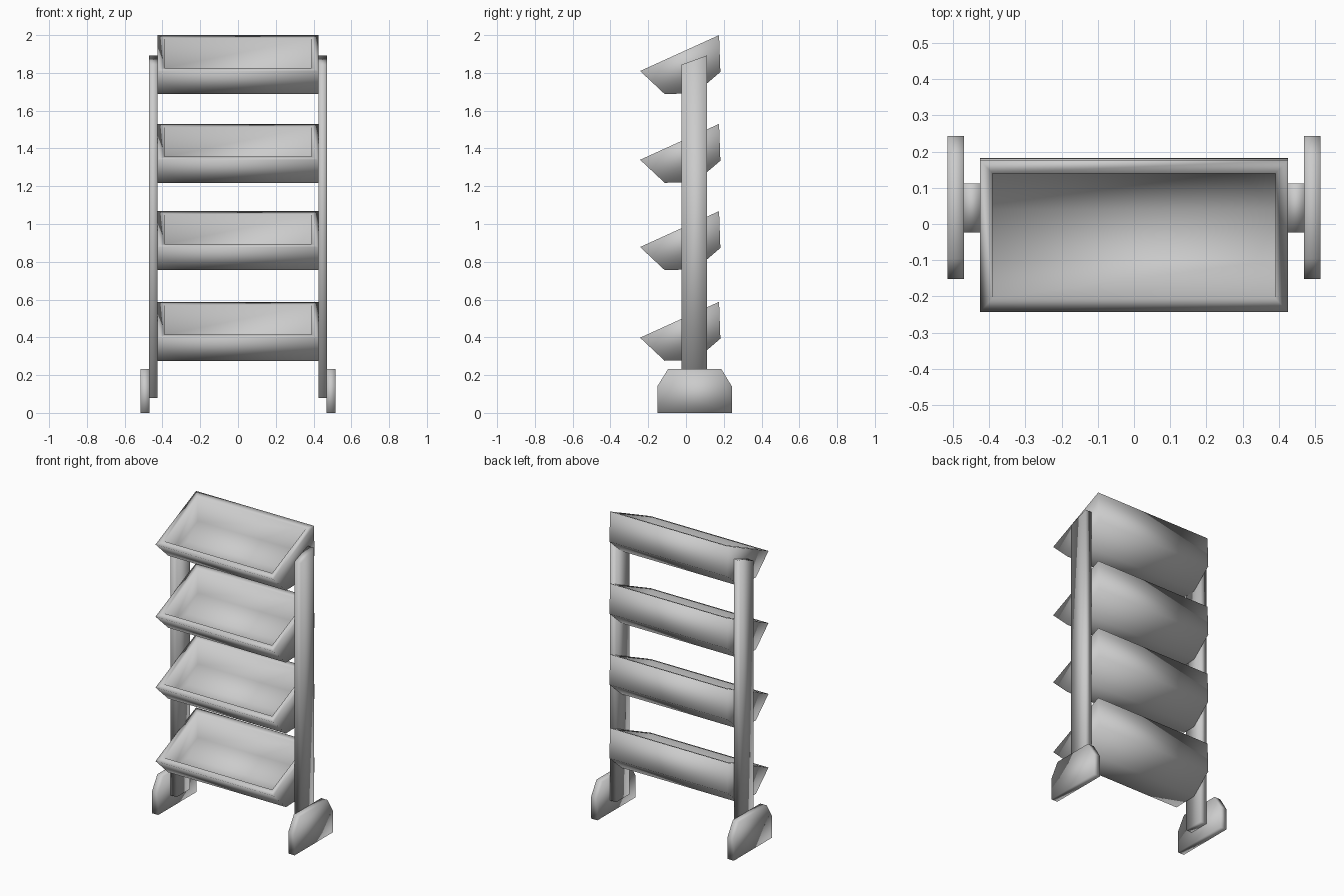
import bpy
import bmesh

cube = bpy.data.objects.get("Cube")
if cube:
    bpy.data.objects.remove(cube, do_unlink=True)

grey = bpy.data.materials.new("light grey")
grey.use_nodes = True
COLOUR = (0.6, 0.6, 0.6, 1)
grey.diffuse_color = COLOUR
grey.node_tree.nodes["Principled BSDF"].inputs["Base Color"].default_value = COLOUR


def finish(bm, name):
    """Turn a bmesh into a smooth shaded, coloured object."""
    bmesh.ops.recalc_face_normals(bm, faces=bm.faces)
    for face in bm.faces:
        face.smooth = True
    mesh = bpy.data.meshes.new(name)
    bm.to_mesh(mesh)
    bm.free()
    mesh.materials.append(grey)
    obj = bpy.data.objects.new(name, mesh)
    bpy.context.collection.objects.link(obj)
    return obj


def loops(bm, profile, x0, x1):
    """Copy a (y, z) profile at two x positions."""
    return [[bm.verts.new((x, y, z)) for y, z in profile] for x in (x0, x1)]


def shell(bm, a, b, closed):
    """Cap both profiles and join them with quads."""
    bm.faces.new(a)
    bm.faces.new(b)
    n = len(a)
    for i in range(n if closed else n - 1):
        j = (i + 1) % n
        bm.faces.new((a[i], a[j], b[j], b[i]))


def plate(name, profile, x0, x1):
    bm = bmesh.new()
    shell(bm, *loops(bm, profile, x0, x1), closed=True)
    return finish(bm, name)


# Tray profiles, from front lip to back lip, measured from the top of the tray
OUTER = [(-0.243, -0.19), (-0.113, -0.312), (0.05, -0.308), (0.182, -0.195), (0.175, 0)]
INNER = [(-0.205, -0.173), (-0.1, -0.272), (0.04, -0.268), (0.143, -0.175), (0.14, -0.016)]


def tray(name, top):
    bm = bmesh.new()
    sides = []
    for profile, half in ((OUTER, 0.425), (INNER, 0.39)):
        a, b = loops(bm, [(y, z + top) for y, z in profile], -half, half)
        shell(bm, a, b, closed=False)
        sides.append((a[0], b[0], b[-1], a[-1]))
    # Rim between the outer and inner openings
    out, inn = sides
    for i in range(4):
        j = (i + 1) % 4
        bm.faces.new((out[i], out[j], inn[j], inn[i]))
    return finish(bm, name)


for level, top in enumerate((0.588, 1.068, 1.53, 2.0), 1):
    tray(f"tray_{level}", top)

# Uprights with slanted tops, and chamfered feet outside them
POST = [(-0.024, 0.08), (0.112, 0.08), (0.112, 1.893), (-0.024, 1.843)]
FOOT = [(-0.152, 0), (-0.152, 0.14), (-0.095, 0.232), (0.187, 0.232), (0.243, 0.14), (0.243, 0)]

for side, sign in (("left", 1), ("right", -1)):
    plate(f"{side}_post", POST, sign * 0.425, sign * 0.471)
    plate(f"{side}_foot", FOOT, sign * 0.469, sign * 0.515)
